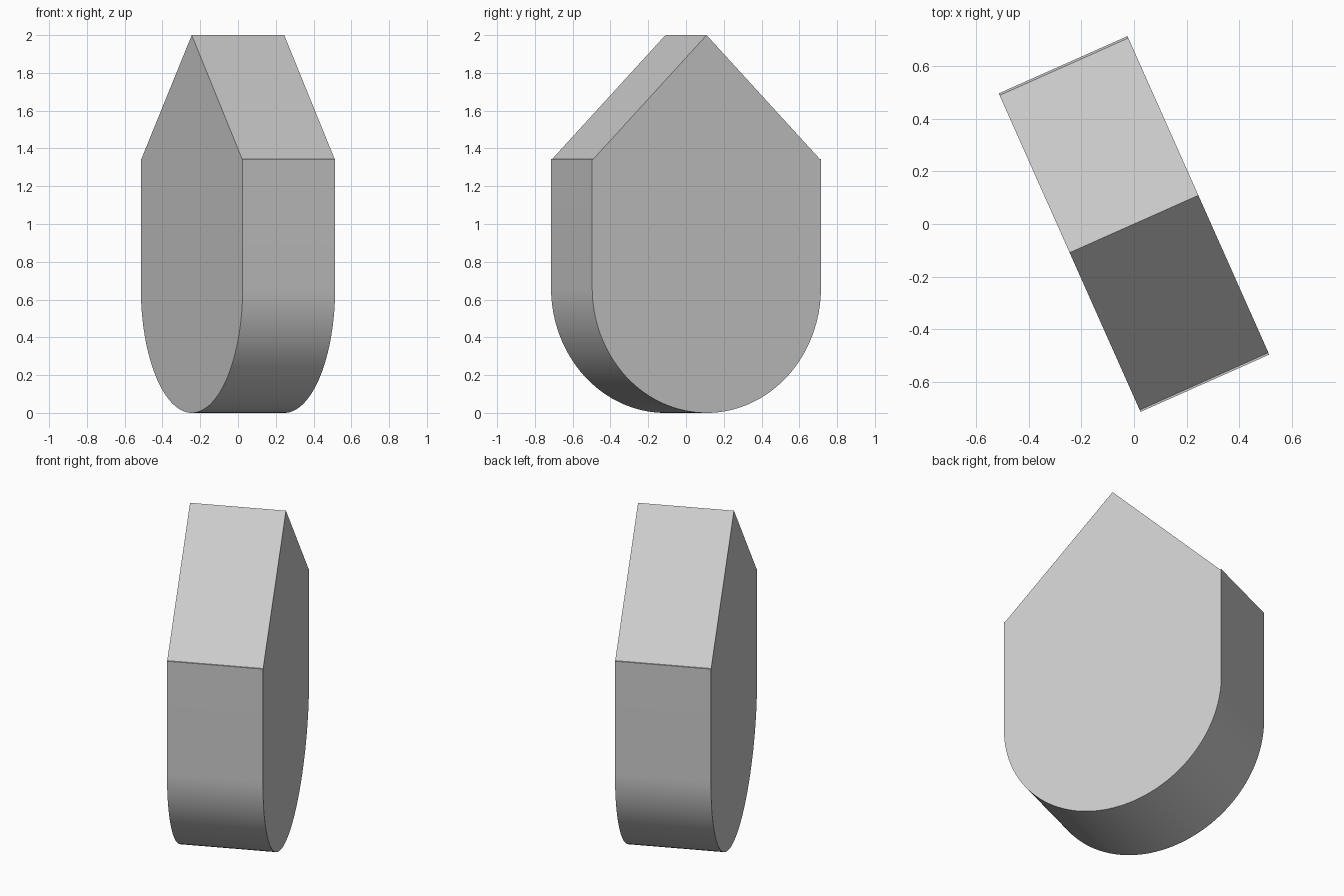
import bpy, bmesh
from math import sin, cos, pi, radians

cube = bpy.data.objects.get("Cube")
if cube:
    bpy.data.objects.remove(cube, do_unlink=True)

RADIUS, HALF_DEPTH = 0.663, 0.268
SHOULDER, APEX, LEDGE = 1.345, 2.0, 0.008
STEPS = 64

# Plain grey surface
grey = bpy.data.materials.new("plain grey")
grey.use_nodes = True
colour = (0.6, 0.6, 0.6, 1)
grey.diffuse_color = colour
grey.node_tree.nodes["Principled BSDF"].inputs["Base Color"].default_value = colour

# Outline: round bottom, straight sides, narrow ledge, pitched top
outline = [(-RADIUS * cos(pi * i / STEPS), RADIUS - RADIUS * sin(pi * i / STEPS))
           for i in range(STEPS + 1)]
outline += [(RADIUS, SHOULDER), (RADIUS - LEDGE, SHOULDER), (0, APEX),
            (LEDGE - RADIUS, SHOULDER), (-RADIUS, SHOULDER)]

# Extrude the outline across its thickness
bm = bmesh.new()
face = bm.faces.new([bm.verts.new((-HALF_DEPTH, y, z)) for y, z in outline])
extruded = bmesh.ops.extrude_face_region(bm, geom=[face], use_keep_orig=True)
moved = [g for g in extruded["geom"] if isinstance(g, bmesh.types.BMVert)]
bmesh.ops.translate(bm, verts=moved, vec=(2 * HALF_DEPTH, 0, 0))
bmesh.ops.recalc_face_normals(bm, faces=bm.faces)

mesh = bpy.data.meshes.new("pointed_block")
bm.to_mesh(mesh)
bm.free()
mesh.materials.append(grey)
block = bpy.data.objects.new("pointed_block", mesh)
bpy.context.collection.objects.link(block)
block.rotation_euler.z = radians(24)

# Smooth the round bottom, keep the corners crisp
bpy.ops.object.select_all(action="DESELECT")
block.select_set(True)
bpy.context.view_layer.objects.active = block
bpy.ops.object.shade_smooth_by_angle(angle=radians(30))
